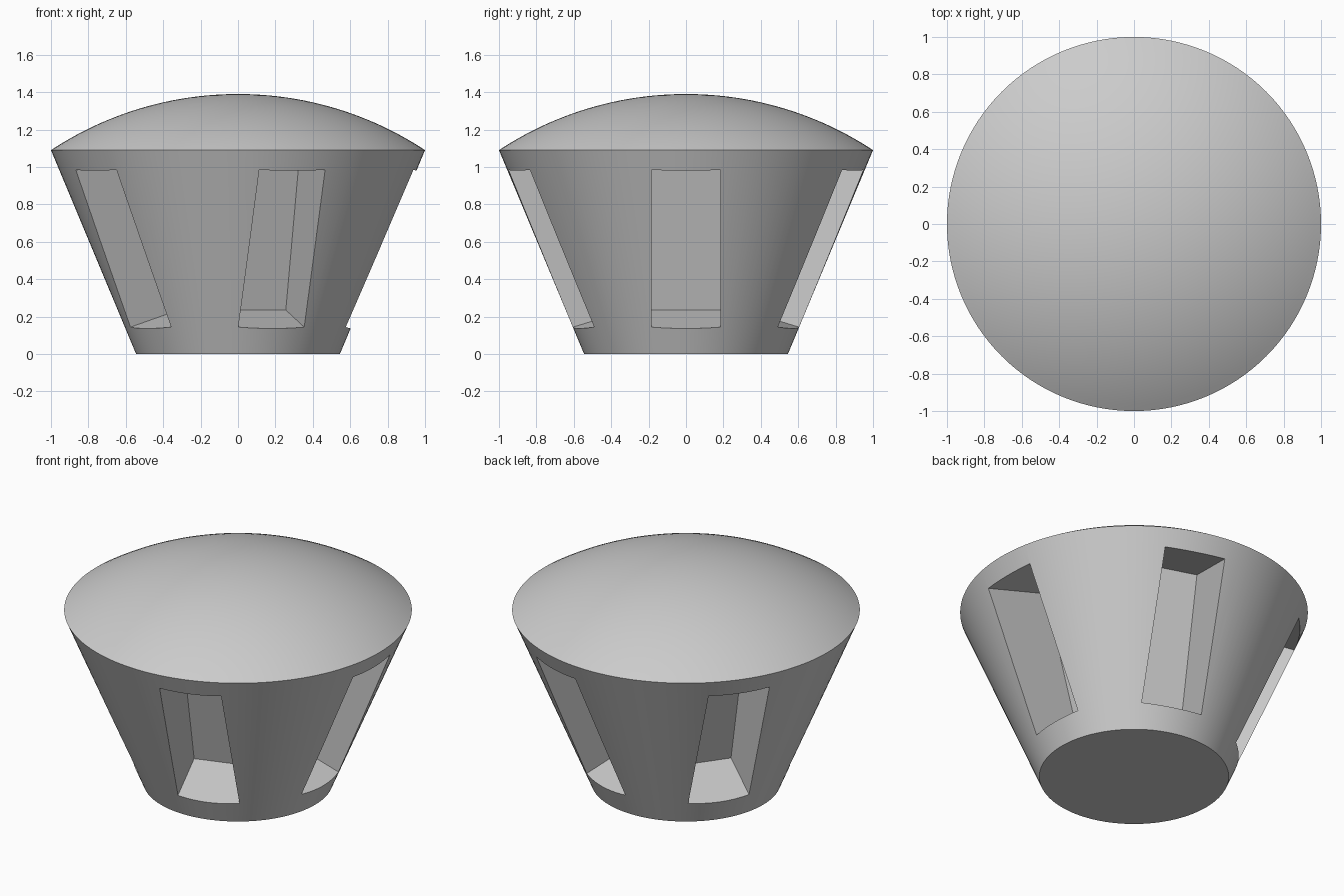
import bpy
import bmesh
from math import radians, sin, cos, tau, sqrt, asin
from mathutils import Matrix

SEGMENTS = 128
BASE_R, RIM_Z, DOME_RISE = 0.545, 1.09, 0.3
SLOTS, SLOT_WIDTH, SLOT_LENGTH, SLOT_TILT = 5, 0.37, 0.908, radians(16)

cube = bpy.data.objects.get("Cube")
if cube:
    bpy.data.objects.remove(cube, do_unlink=True)

# Single matte grey
grey = bpy.data.materials.new("light grey")
grey.use_nodes = True
colour = (0.6, 0.6, 0.6, 1)
grey.diffuse_color = colour
grey.node_tree.nodes["Principled BSDF"].inputs["Base Color"].default_value = colour


def make_object(name, bm):
    bmesh.ops.recalc_face_normals(bm, faces=bm.faces)
    mesh = bpy.data.meshes.new(name)
    bm.to_mesh(mesh)
    bm.free()
    mesh.materials.append(grey)
    obj = bpy.data.objects.new(name, mesh)
    bpy.context.collection.objects.link(obj)
    return obj


# Flared body with a shallow spherical dome, turned as one profile
sphere_r = (1 + DOME_RISE ** 2) / (2 * DOME_RISE)
rim_angle = asin(1 / sphere_r)
dome_centre = RIM_Z + DOME_RISE - sphere_r
profile = [(BASE_R, 0)]
for i in range(24, -1, -1):
    a = rim_angle * i / 24
    profile.append((sphere_r * sin(a), dome_centre + sphere_r * cos(a)))

bm = bmesh.new()
verts = [bm.verts.new((r, 0, z)) for r, z in profile]
edges = [bm.edges.new(pair) for pair in zip(verts, verts[1:])]
bmesh.ops.spin(bm, geom=verts + edges, cent=(0, 0, 0), axis=(0, 0, 1),
               angle=tau, steps=SEGMENTS, use_merge=True)
bmesh.ops.remove_doubles(bm, verts=bm.verts, dist=0.0005)
bmesh.ops.holes_fill(bm, edges=[e for e in bm.edges if e.is_boundary], sides=0)
body = make_object("domed_body", bm)

# Five tilted box pockets around the flared wall
bm = bmesh.new()
for i in range(SLOTS):
    placement = (Matrix.Rotation(tau * i / SLOTS, 4, 'Z')
                 @ Matrix.Translation((0.258, 0, 0.235))
                 @ Matrix.Rotation(SLOT_TILT, 4, 'Y')
                 @ Matrix.Translation((0.5, 0, SLOT_LENGTH / 2))
                 @ Matrix.Diagonal((1, SLOT_WIDTH, SLOT_LENGTH, 1)))
    bmesh.ops.create_cube(bm, size=1, matrix=placement)
cutter = make_object("slot_cutter", bm)
cutter.hide_render = True

# Cut the pockets, then shade smooth with sharp rims
cut = body.modifiers.new("slots", 'BOOLEAN')
cut.operation = 'DIFFERENCE'
cut.solver = 'EXACT'
cut.object = cutter
bpy.ops.object.select_all(action='DESELECT')
bpy.context.view_layer.objects.active = body
body.select_set(True)
bpy.ops.object.modifier_apply(modifier=cut.name)
bpy.data.objects.remove(cutter, do_unlink=True)
bpy.ops.object.shade_smooth_by_angle(angle=radians(25))
